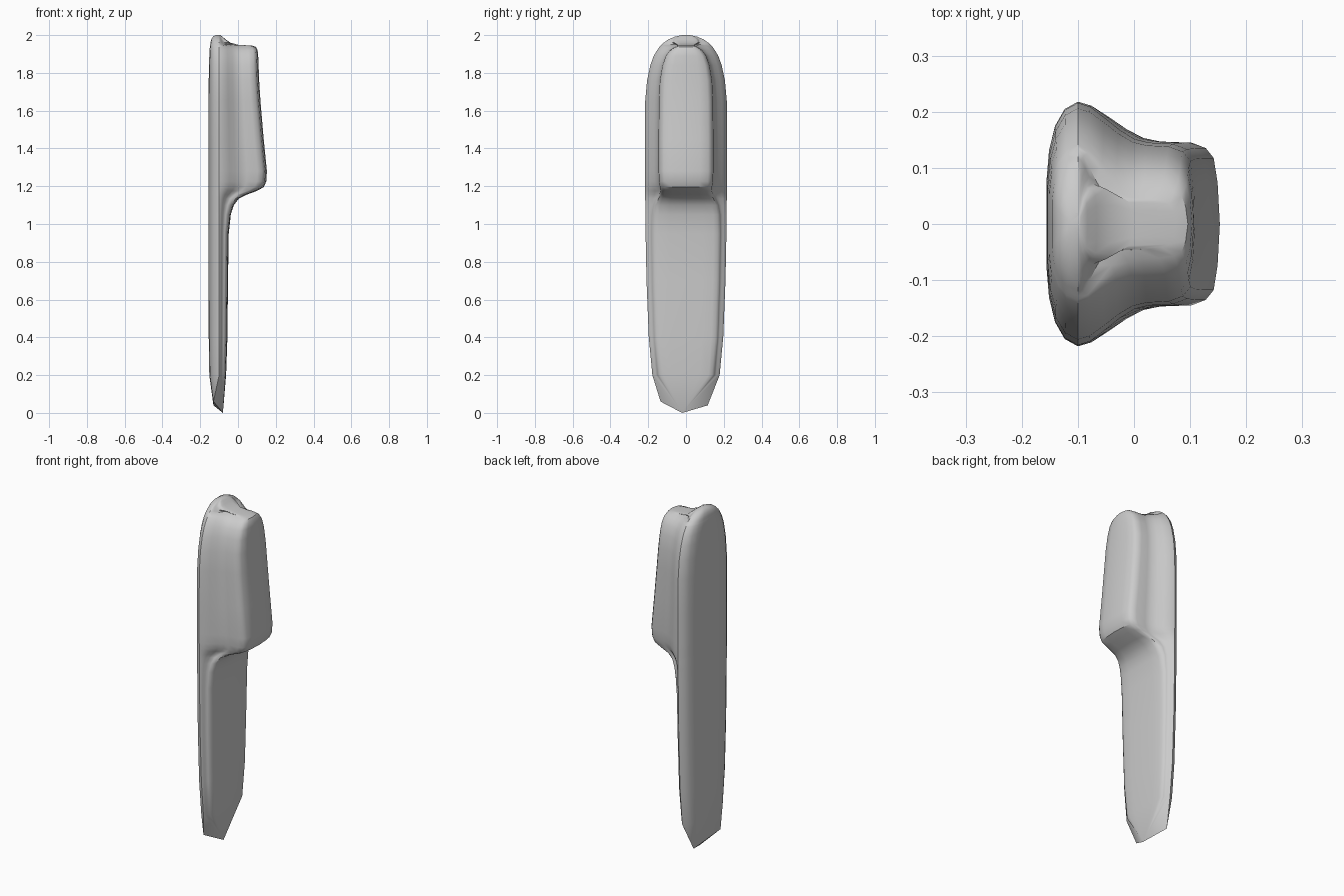
import bpy, bmesh, math

XC = -0.10  # x of the widest line of the handle

# stations up the body: z, back x, handle half width, front x, block half width
STATIONS = [
    (0.20, -0.152, 0.178, -0.063, 0.150),
    (0.40, -0.155, 0.197, -0.056, 0.168),
    (0.70, -0.156, 0.209, -0.053, 0.178),
    (0.95, -0.156, 0.214, -0.049, 0.182),
    (1.05, -0.156, 0.215, -0.038, 0.180),
    (1.10, -0.156, 0.215, -0.022, 0.172),
    (1.135, -0.156, 0.216, 0.005, 0.158),
    (1.155, -0.156, 0.216, 0.045, 0.144),
    (1.175, -0.156, 0.216, 0.100, 0.138),
    (1.195, -0.156, 0.216, 0.136, 0.140),
    (1.225, -0.156, 0.217, 0.150, 0.144),
    (1.28, -0.156, 0.217, 0.153, 0.147),
    (1.45, -0.156, 0.218, 0.136, 0.147),
    (1.65, -0.156, 0.216, 0.119, 0.145),
    (1.76, -0.155, 0.206, 0.112, 0.140),
    (1.84, -0.154, 0.189, 0.109, 0.126),
    (1.89, -0.152, 0.171, 0.107, 0.108),
    (1.92, -0.151, 0.153, 0.104, 0.086),
    (1.937, -0.149, 0.141, 0.096, 0.062),
    (1.944, -0.148, 0.135, 0.075, 0.045),
    (1.949, -0.147, 0.129, 0.000, 0.048),
    (1.960, -0.146, 0.118, -0.040, 0.068),
    (1.978, -0.141, 0.092, -0.066, 0.064),
    (1.992, -0.132, 0.058, -0.083, 0.045),
    (2.000, -0.118, 0.020, -0.095, 0.015),
]


def half_section(back, w, front, b):
    """Points from the back centre, round the side, to the front centre."""
    d, depth = XC - back, front - XC
    pts = [(back, 0), (back, 0.35 * w), (back + 0.08 * d, 0.6 * w),
           (back + 0.27 * d, 0.8 * w), (back + 0.58 * d, 0.94 * w), (XC, w)]
    # concave neck between handle and block
    for t, k in ((0.10, 0.10), (0.22, 0.38), (0.34, 0.68), (0.46, 0.91), (0.58, 1.0)):
        pts.append((XC + t * depth, w + (b - w) * k))
    # rounded block front
    r = min(0.05, 0.34 * depth)
    pts += [(front - r, 0.985 * b), (front - 0.5 * r, 0.92 * b),
            (front - 0.22 * r, 0.8 * b), (front - 0.08 * r, 0.5 * b), (front, 0)]
    return pts


def make_brush():
    bm = bmesh.new()
    rings = []
    for z, *params in STATIONS:
        half = half_section(*params)
        loop = half + [(x, -y) for x, y in half[-2:0:-1]]
        rings.append([bm.verts.new((x, y, z)) for x, y in loop])
    n = len(rings[0])

    # body skin and rounded top
    for lo, hi in zip(rings, rings[1:]):
        for i in range(n):
            j = (i + 1) % n
            bm.faces.new((lo[i], lo[j], hi[j], hi[i]))
    bm.faces.new(rings[-1])

    # chiselled lower tip
    base = rings[0]
    tip = bm.verts.new((-0.08, -0.02, 0))
    right = bm.verts.new((-0.130, 0.115, 0.04))
    left = bm.verts.new((-0.130, -0.135, 0.06))
    side = 6
    for i in range(side, n - side):
        bm.faces.new((base[i], base[i + 1], tip))
    bm.faces.new((base[side], tip, right))
    bm.faces.new((base[n - side], left, tip))
    bm.faces.new((right, tip, left))
    for i in range(side):
        bm.faces.new((base[i], base[i + 1], right))
        bm.faces.new((base[-i], base[-i - 1], left))
    bm.faces.new((base[0], right, left))

    bmesh.ops.recalc_face_normals(bm, faces=bm.faces)
    mesh = bpy.data.meshes.new("brush_body")
    bm.to_mesh(mesh)
    bm.free()
    obj = bpy.data.objects.new("brush_body", mesh)
    bpy.context.collection.objects.link(obj)
    return obj


brush = make_brush()
bpy.context.view_layer.objects.active = brush
brush.select_set(True)
bpy.ops.object.shade_smooth_by_angle(angle=math.radians(35))
